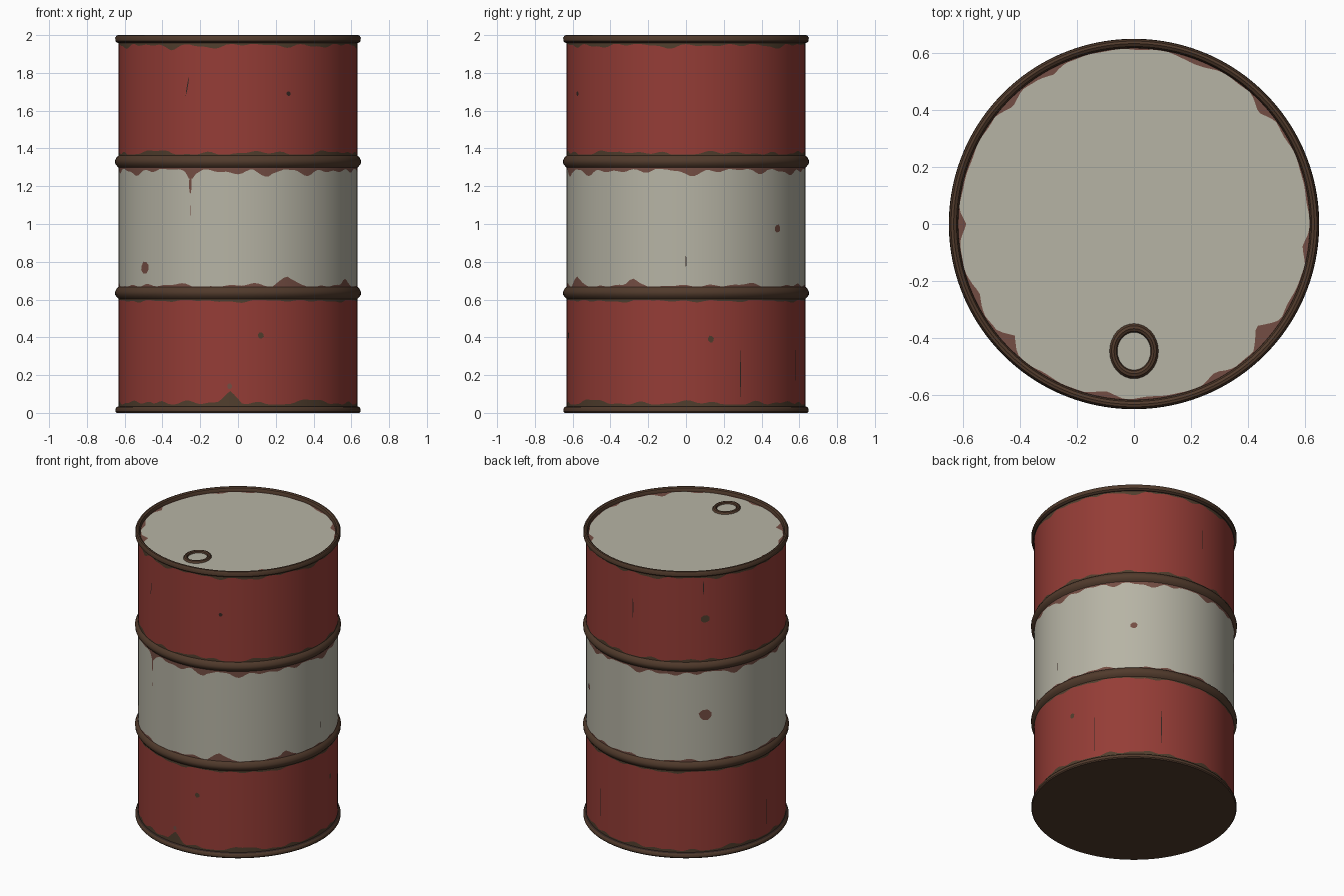
import bpy, bmesh, math, random

if "Cube" in bpy.data.objects:
    bpy.data.objects.remove(bpy.data.objects["Cube"])

random.seed(4)
N = 192  # divisions around the drum
TAU = 2 * math.pi
R = 0.632


def material(name, rgb):
    m = bpy.data.materials.new(name)
    m.diffuse_color = (*rgb, 1)
    m.use_nodes = True
    m.node_tree.nodes["Principled BSDF"].inputs["Base Color"].default_value = m.diffuse_color
    return m


RED, CREAM, RUST, OLIVE, FLAKE, DARK = range(6)
MATS = [material("red paint", (0.30, 0.046, 0.037)),
        material("cream paint", (0.47, 0.455, 0.375)),
        material("brown rust", (0.082, 0.043, 0.025)),
        material("olive rust", (0.082, 0.049, 0.027)),
        material("flaked reddish rust", (0.175, 0.075, 0.056)),
        material("dark crack", (0.035, 0.020, 0.016))]


def finish(bm, name, angle=35):
    bmesh.ops.recalc_face_normals(bm, faces=bm.faces)
    me = bpy.data.meshes.new(name)
    bm.to_mesh(me)
    bm.free()
    for m in MATS:
        me.materials.append(m)
    ob = bpy.data.objects.new(name, me)
    bpy.context.collection.objects.link(ob)
    bpy.context.view_layer.objects.active = ob
    ob.select_set(True)
    bpy.ops.object.shade_smooth_by_angle(angle=math.radians(angle))
    ob.select_set(False)
    return ob


def lathe(name, rows, colours, closed=False, n=N, centre=(0, 0), sy=1):
    """Rows are functions of angle giving (radius, z); one colour per band."""
    bm = bmesh.new()
    rings = []
    for row in rows:
        ring = []
        for i in range(n):
            a = TAU * i / n
            r, z = row(a) if callable(row) else row
            ring.append(bm.verts.new((centre[0] + r * math.cos(a),
                                      centre[1] + sy * r * math.sin(a), z)))
        rings.append(ring)
    if closed:
        rings.append(rings[0])
    for k in range(len(rings) - 1):
        for i in range(n):
            j = (i + 1) % n
            f = bm.faces.new((rings[k][i], rings[k][j], rings[k + 1][j], rings[k + 1][i]))
            f.material_index = colours[k % len(colours)]
    return finish(bm, name)


def ragged(base, amp, bumps=()):
    """Uneven offset around the drum, with extra bumps (degrees, width, height)."""
    waves = [(k, random.random() * TAU) for k in (7, 12, 19, 31)]

    def f(a):
        v = sum(math.sin(k * a + p) for k, p in waves) / 4
        out = base + amp * max(v + 0.35, 0)
        for deg, w, h in bumps:
            d = (math.degrees(a) - deg + 180) % 360 - 180
            out += h * max(0, 1 - abs(d) / w)
        return out
    return f


def level(z, sign, f):
    return lambda a: (R, z + sign * f(a))


# painted body: colour bands with ragged rusty borders
low = ragged(0.045, 0.02, [(266, 6, 0.06), (230, 5, 0.02), (310, 8, 0.02)])
rib_under = ragged(0.012, 0.014)
rib_over = ragged(0.008, 0.018, [(294, 7, 0.05), (333, 4, 0.03)])
mid_top = ragged(0.005, 0.03, [(246.5, 2, 0.04), (285, 8, 0.03)])
upper_over = ragged(0.012, 0.02, [(320, 8, 0.015), (228, 8, 0.015)])
top_under = ragged(0.008, 0.02, [(236, 8, 0.02)])
lathe("drum_body",
      [(R, 0.0), level(0, 1, low), level(0.61, -1, rib_under), (R, 0.63), (R, 0.655),
       level(0.66, 1, rib_over), level(1.295, -1, mid_top), (R, 1.31), (R, 1.35),
       level(1.355, 1, upper_over), level(1.96, -1, top_under), (R, 1.98)],
      [OLIVE, RED, OLIVE, RUST, FLAKE, CREAM, FLAKE, RUST, OLIVE, RED, OLIVE])

# rolled ribs
for name, z in (("lower_rib", 0.635), ("upper_rib", 1.33)):
    lathe(name, [(R - 0.004, z - 0.036), (0.640, z - 0.024), (0.650, z - 0.010),
                 (0.651, z + 0.006), (0.642, z + 0.024), (R - 0.004, z + 0.036)],
          [RUST])

# top and bottom rims
lathe("top_rim", [(0.630, 1.958), (0.640, 1.960), (0.649, 1.968), (0.650, 1.986),
                  (0.643, 1.998), (0.634, 2.0), (0.624, 1.994), (0.619, 1.982),
                  (0.617, 1.960)], [DARK] + [RUST] * 7 + [DARK], closed=True)
lathe("bottom_rim", [(0.630, 0.0), (0.644, 0.0), (0.649, 0.007), (0.649, 0.020),
                     (0.643, 0.030), (0.630, 0.036)],
      [RUST, RUST, RUST, RUST, DARK, RUST], closed=True)
lathe("bottom_plate", [(0.632, 0.0), (0.001, 0.0)], [RUST])

# lid with flaked patches along its edge
edge = ragged(0.0, 0.007, [(180, 5, 0.02), (42, 6, 0.03), (320, 7, 0.055), (223, 5, 0.04),
                           (204, 8, 0.02), (299, 6, 0.02), (260, 7, 0.02), (118, 5, 0.02),
                           (136, 6, 0.025), (352, 5, 0.02), (70, 8, 0.012)])
lathe("lid", [(0.622, 1.972), lambda a: (0.617 - edge(a), 1.972), (0.001, 1.972)],
      [FLAKE, CREAM])

# bung ring on the lid
lathe("bung_ring", [(0.058, 1.970), (0.062, 1.982), (0.070, 1.987), (0.079, 1.984),
                    (0.087, 1.970)], [RUST], n=32, centre=(0, -0.447), sy=1.13)


# thin paint chips and cracks wrapped onto the body
def chip(bm, deg, z, half_w, half_h, colour, lean=0.0):
    pts = []
    for k in range(8):
        t = TAU * (k + 0.5) / 8
        s = random.uniform(0.9, 1.12)
        a = math.radians(deg) + (half_w * s * math.cos(t) + lean * math.sin(t)) / R
        pts.append(bm.verts.new(((R + 0.002) * math.cos(a), (R + 0.002) * math.sin(a),
                                 z + half_h * s * math.sin(t))))
    bm.faces.new(pts).material_index = colour


bm = bmesh.new()
for args in [(219, 0.77, 0.032, 0.033, FLAKE), (295, 1.69, 0.012, 0.012, DARK),
             (281, 0.41, 0.017, 0.017, OLIVE), (12, 0.39, 0.017, 0.018, OLIVE),
             (50, 0.975, 0.023, 0.022, FLAKE), (136, 1.66, 0.030, 0.027, OLIVE),
             (136, 0.99, 0.040, 0.036, FLAKE), (266, 0.14, 0.013, 0.015, FLAKE),
             (246.5, 1.21, 0.008, 0.05, FLAKE), (246.5, 1.07, 0.003, 0.03, FLAKE)]:
    chip(bm, *args)
for deg, z, h, lean in [(245, 1.73, 0.055, 0.01), (0, 0.80, 0.03, 0), (27, 0.2, 0.13, 0),
                        (135, 1.88, 0.05, 0), (178, 0.2, 0.14, 0), (93, 1.7, 0.07, 0),
                        (66, 0.25, 0.12, 0)]:
    chip(bm, deg, z, 0.003, h, DARK, lean)
bmesh.ops.recalc_face_normals(bm, faces=bm.faces)
for f in bm.faces:
    c = f.calc_center_median()
    if f.normal.x * c.x + f.normal.y * c.y < 0:
        f.normal_flip()
me = bpy.data.meshes.new("paint_chips")
bm.to_mesh(me)
bm.free()
for m in MATS:
    me.materials.append(m)
bpy.context.collection.objects.link(bpy.data.objects.new("paint_chips", me))

# flat sheets must face outward
for name, up in (("lid", 1), ("bottom_plate", -1)):
    me = bpy.data.objects[name].data
    if me.polygons[-1].normal.z * up < 0:
        me.flip_normals()
